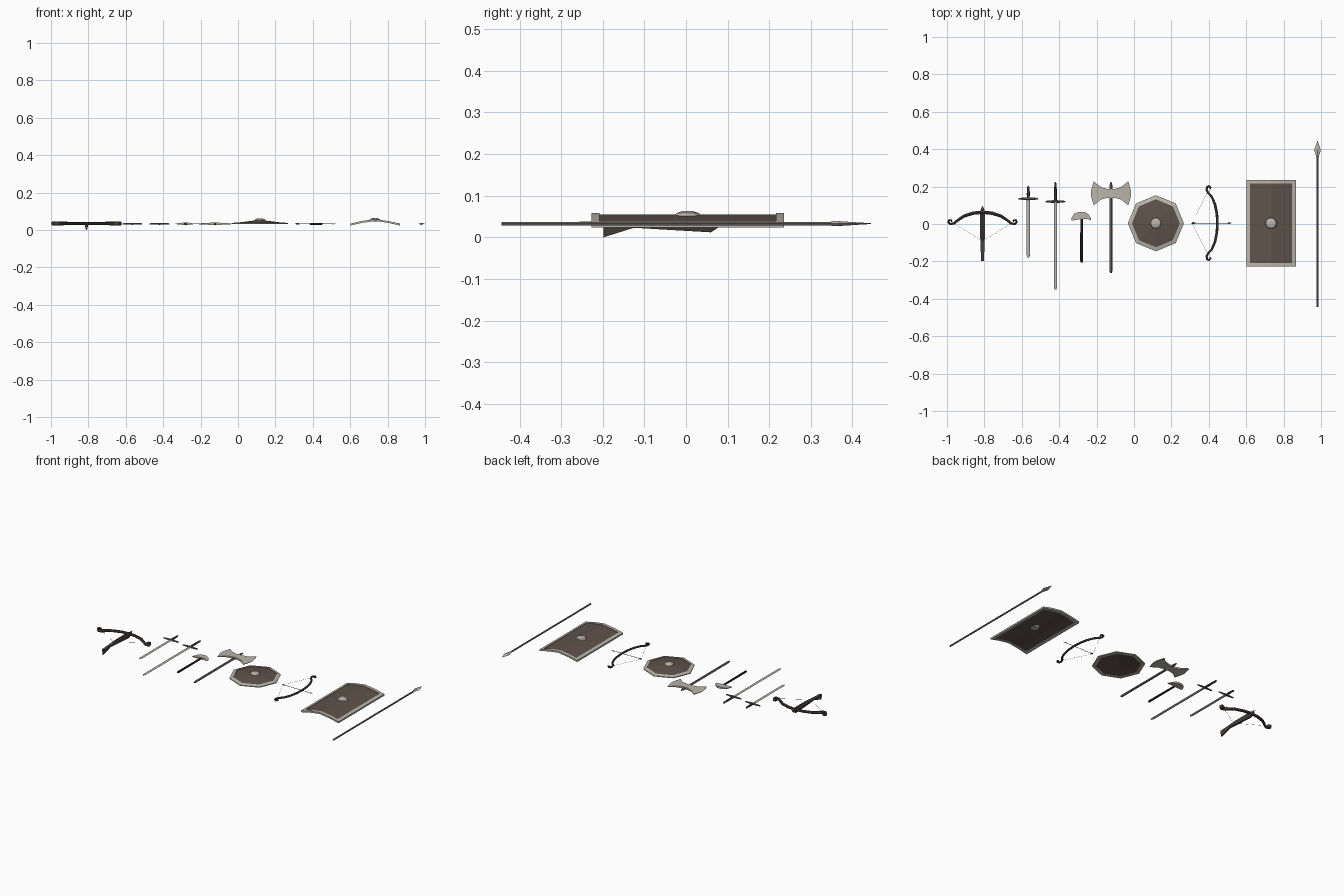
import bpy, bmesh, math
from mathutils import Vector

Z = 0.033  # common resting plane of the weapons


def mat(name, *rgb):
    m = bpy.data.materials.new(name)
    m.diffuse_color = (*rgb, 1)
    return m


METAL = mat("pale_metal", 0.49, 0.465, 0.41)
STEEL = mat("dark_steel", 0.12, 0.115, 0.105)
SHAFT = mat("grey_shaft", 0.19, 0.18, 0.165)
WOOD = mat("shield_wood", 0.115, 0.085, 0.07)
DARK = mat("dark_wood", 0.07, 0.056, 0.049)
BLACK = mat("black_leather", 0.022, 0.018, 0.017)
CORD = mat("bow_string", 0.25, 0.23, 0.2)


def loft(name, rings, material, closed=False):
    """Skin a list of equal rings; cap both ends, or join them if closed."""
    bm = bmesh.new()
    vs = [[bm.verts.new(p) for p in r] for r in rings]
    n = len(vs[0])
    for a, b in zip(vs, vs[1:] + (vs[:1] if closed else [])):
        for i in range(n):
            j = (i + 1) % n
            bm.faces.new((a[i], a[j], b[j], b[i]))
    if not closed:
        bm.faces.new(vs[0][::-1])
        bm.faces.new(vs[-1])
    bmesh.ops.recalc_face_normals(bm, faces=bm.faces)
    me = bpy.data.meshes.new(name)
    bm.to_mesh(me)
    bm.free()
    me.materials.append(material)
    ob = bpy.data.objects.new(name, me)
    bpy.context.collection.objects.link(ob)
    return ob


def sweep(name, pts, sizes, material, sides=6, z=Z):
    """Sweep an ellipse along an xy path; sizes are (half width, half height)."""
    P = [Vector((x, y, z)) for x, y in pts]
    if not isinstance(sizes, list):
        sizes = [sizes] * len(P)
    rings = []
    for i, p in enumerate(P):
        t = (P[min(i + 1, len(P) - 1)] - P[max(i - 1, 0)]).normalized()
        n = Vector((-t.y, t.x, 0))
        w, h = sizes[i]
        rings.append([p + n * w * math.cos(a) + Vector((0, 0, h * math.sin(a)))
                      for a in (2 * math.pi * k / sides for k in range(sides))])
    return loft(name, rings, material)


def lathe(name, cx, cy, prof, sides, material, closed=False):
    return loft(name, [[(cx + r * math.cos(2 * math.pi * k / sides),
                         cy + r * math.sin(2 * math.pi * k / sides), z)
                        for k in range(sides)] for r, z in prof], material, closed)


def axe_head(name, cx, sections):
    """Sections are (x offset, low y, high y, half thickness)."""
    return loft(name, [[(cx + x, a, Z - h), (cx + x, b, Z - h),
                        (cx + x, b, Z + h), (cx + x, a, Z + h)]
                       for x, a, b, h in sections], METAL)


def sword(name, x, tip, guard, top, half):
    sweep(name + "_blade", [(x, tip), (x, tip + 0.012), (x, guard)],
          [(0.004, 0.001), (0.009, 0.0025), (0.009, 0.0025)], METAL, 6)
    sweep(name + "_guard", [(x - half, guard), (x - half * 0.8, guard), (x, guard),
                            (x + half * 0.8, guard), (x + half, guard)],
          [(0.003, 0.003), (0.005, 0.004), (0.008, 0.006), (0.005, 0.004), (0.003, 0.003)], STEEL)
    sweep(name + "_grip", [(x, guard), (x, guard + 0.025), (x, top - 0.015)],
          [(0.006, 0.005), (0.009, 0.006), (0.006, 0.005)], DARK)
    sweep(name + "_pommel", [(x, top - 0.018), (x, top - 0.01), (x, top)],
          [(0.005, 0.005), (0.007, 0.006), (0.002, 0.002)], STEEL)


def arrow(name, tail, head, z=Z):
    a, b = Vector(tail), Vector(head)
    d = (b - a).normalized()
    sweep(name + "_shaft", [a, b - d * 0.015], (0.0015, 0.0015), STEEL, 4, z)
    sweep(name + "_tip", [b - d * 0.022, b - d * 0.016, b],
          [(0.001, 0.001), (0.006, 0.003), (0.0004, 0.0004)], METAL, 4, z)
    sweep(name + "_fletching", [a + d * 0.006, a + d * 0.01, a + d * 0.03],
          [(0.003, 0.003), (0.006, 0.005), (0.001, 0.001)], STEEL, 4, z)


# Crossbow: curled limbs, string, stock and bolt
cx = -0.81
limb = [(0, 0.063), (0.05, 0.058), (0.10, 0.042), (0.135, 0.018), (0.153, 0.003),
        (0.172, 0.0), (0.183, 0.010), (0.178, 0.021), (0.166, 0.019), (0.164, 0.012)]
lsize = [(0.009, 0.008), (0.009, 0.008), (0.008, 0.009), (0.007, 0.010), (0.006, 0.011),
         (0.006, 0.011), (0.006, 0.011), (0.006, 0.011), (0.005, 0.011), (0.004, 0.010)]
path = [(cx - x, y) for x, y in limb[:0:-1]] + [(cx + x, y) for x, y in limb]
sweep("crossbow_limbs", path, lsize[:0:-1] + lsize, DARK, 8, 0.035)
sweep("crossbow_string", [(cx - 0.155, 0.003), (cx, -0.09), (cx + 0.155, 0.003)],
      (0.0006, 0.0006), CORD, 4, 0.039)
stock = [(-0.198, 0.008, 0.033, 0.0), (-0.125, 0.010, 0.036, 0.023), (-0.06, 0.013, 0.038, 0.019),
         (0.06, 0.013, 0.038, 0.012), (0.075, 0.010, 0.038, 0.022), (0.085, 0.007, 0.037, 0.026)]
loft("crossbow_stock", [[(cx - w, y, t), (cx + w, y, t), (cx + w * 0.4, y, b), (cx - w * 0.4, y, b)]
                        for y, w, t, b in stock], DARK)
arrow("crossbow_bolt", (cx, -0.09), (cx, 0.10), 0.04)

# Swords
sword("short_sword", -0.565, -0.18, 0.135, 0.205, 0.053)
sword("long_sword", -0.42, -0.35, 0.12, 0.225, 0.053)

# Hand axe
sweep("hand_axe_shaft", [(-0.28, -0.205), (-0.28, -0.195), (-0.28, 0.045)],
      [(0.006, 0.005), (0.008, 0.006), (0.007, 0.005)], BLACK)
axe_head("hand_axe_head", -0.28, [
    (-0.055, 0.017, 0.03, 0.001), (-0.04, 0.02, 0.055, 0.003), (-0.015, 0.025, 0.065, 0.006),
    (0.015, 0.028, 0.065, 0.006), (0.035, 0.025, 0.053, 0.003), (0.05, 0.02, 0.032, 0.001)])

# Double axe
sweep("double_axe_shaft", [(-0.123, -0.262), (-0.123, -0.25), (-0.123, 0.205), (-0.123, 0.225)],
      [(0.005, 0.004), (0.008, 0.006), (0.008, 0.006), (0.003, 0.003)], SHAFT)
half = [(0.02, 0.140, 0.187, 0.006), (0.055, 0.130, 0.198, 0.004), (0.092, 0.100, 0.228, 0.002),
        (0.102, 0.132, 0.196, 0.001), (0.108, 0.155, 0.173, 0.0005)]
axe_head("double_axe_head", -0.123, [(-x, a, b, h) for x, a, b, h in half[::-1]] + half)

# Octagonal shield
sx, sy = 0.117, 0.004
lathe("round_shield_panel", sx, sy, [(0.002, 0.054), (0.13, 0.038), (0.13, 0.033), (0.002, 0.048)], 8, WOOD)
lathe("round_shield_rim", sx, sy, [(0.15, 0.031), (0.15, 0.036), (0.128, 0.041),
                                   (0.128, 0.032)], 8, METAL, True)
lathe("round_shield_boss", sx, sy, [(0.028, 0.0505), (0.028, 0.053), (0.024, 0.058),
                                    (0.012, 0.062)], 12, METAL)

# Bow: curled limbs, drawn string and arrow
limb = [(0.446, 0), (0.443, 0.05), (0.433, 0.10), (0.416, 0.14), (0.398, 0.16), (0.388, 0.178),
        (0.391, 0.193), (0.402, 0.198), (0.410, 0.190), (0.405, 0.182)]
bsize = [(0.007, 0.006)] * 3 + [(0.006, 0.006)] * 5 + [(0.005, 0.005), (0.004, 0.004)]
path = [(x, 0.005 - y) for x, y in limb[:0:-1]] + [(x, 0.005 + y) for x, y in limb]
sweep("bow_limbs", path, bsize[:0:-1] + bsize, DARK, 6)
sweep("bow_string", [(0.393, -0.162), (0.31, 0.005), (0.393, 0.172)], (0.0006, 0.0006), CORD, 4)
arrow("bow_arrow", (0.305, 0.005), (0.522, 0.005))

# Rectangular curved shield
rx, ry = 0.733, 0.004


def curved(name, x0, x1, y0, y1, thick, lift, material):
    xs = [x0] + [x for x in (-0.07, 0.0, 0.07) if x0 < x < x1] + [x1]
    top = [(x, 0.055 - 0.024 * (abs(x) / 0.132) ** 1.4 + lift) for x in xs]
    ring = top + [(x, z - thick) for x, z in top[::-1]]
    loft(name, [[(rx + x, ry + y, z) for x, z in ring] for y in (y0, y1)], material)


curved("tall_shield_panel", -0.118, 0.118, -0.215, 0.215, 0.005, 0, WOOD)
for s, n in ((-1, "lower"), (1, "upper")):
    curved("tall_shield_rim_" + n, -0.132, 0.132, *sorted((s * 0.212, s * 0.231)), 0.010, 0.003, METAL)
for s, n in ((-1, "left"), (1, "right")):
    curved("tall_shield_rim_" + n, *sorted((s * 0.113, s * 0.132)), -0.212, 0.212, 0.010, 0.003, METAL)
lathe("tall_shield_boss", rx, ry, [(0.022, 0.045), (0.032, 0.051), (0.027, 0.058), (0.013, 0.063)], 12, METAL)

# Spear
sweep("spear_shaft", [(0.981, -0.444), (0.981, 0.365)], (0.005, 0.005), SHAFT)
sweep("spear_head", [(0.981, 0.35), (0.981, 0.365), (0.981, 0.395), (0.981, 0.445)],
      [(0.006, 0.006), (0.008, 0.006), (0.018, 0.004), (0.001, 0.001)], METAL, 4)
